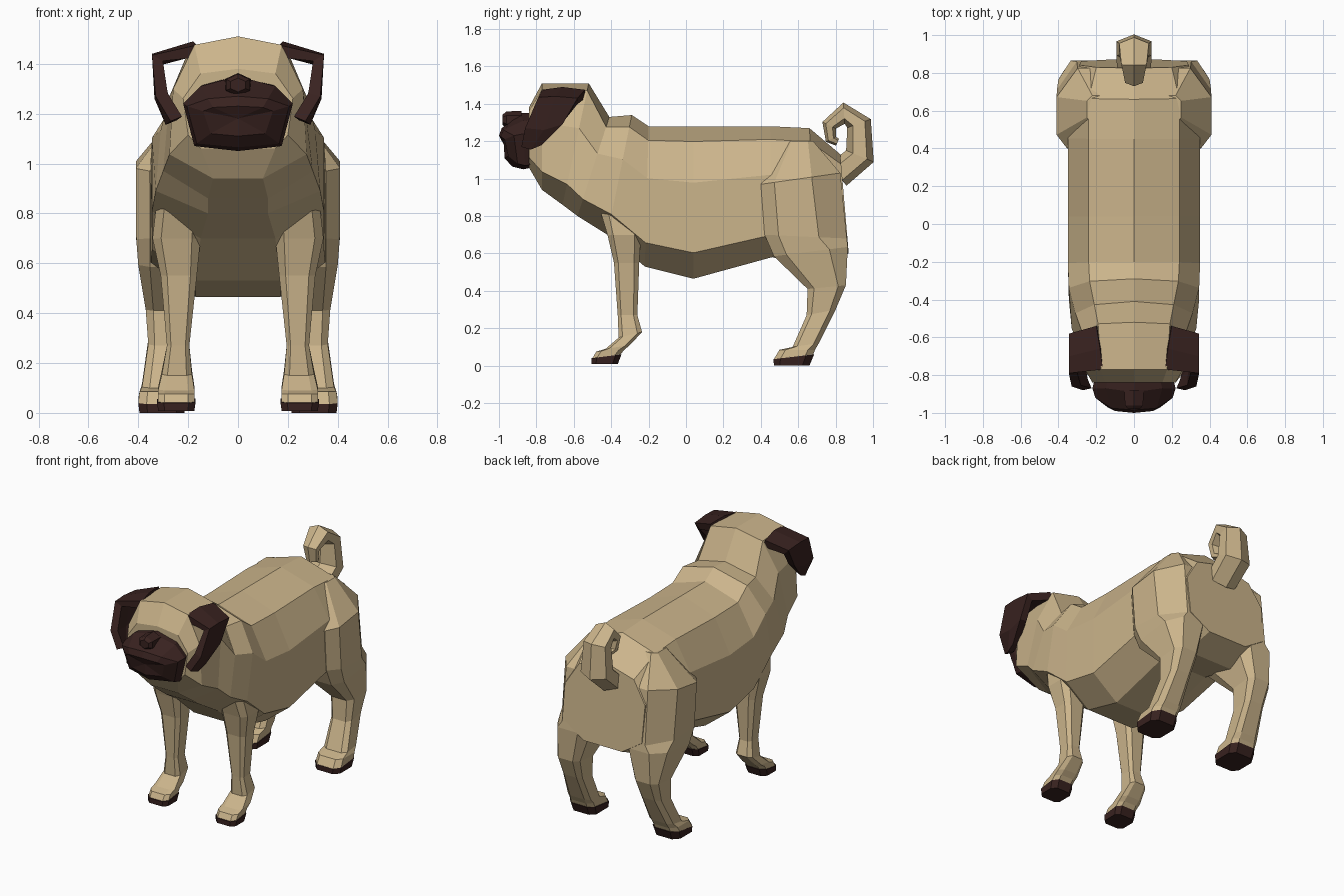
import bpy, bmesh, math
from mathutils import Vector

if "Cube" in bpy.data.objects:
    bpy.data.objects.remove(bpy.data.objects["Cube"])


def material(name, rgb):
    m = bpy.data.materials.new(name)
    m.diffuse_color = (*rgb, 1)
    m.use_nodes = True
    m.node_tree.nodes["Principled BSDF"].inputs["Base Color"].default_value = m.diffuse_color
    return m


TAN = material("tan_fur", (0.60, 0.46, 0.26))
DARK = material("dark_fur", (0.04, 0.016, 0.014))


def loft(name, rings, mat, closed=True, caps=True):
    """Skin a series of equal-length point rings into one flat-shaded mesh."""
    bm = bmesh.new()
    vs = [[bm.verts.new(p) for p in r] for r in rings]
    n = len(rings[0])
    for a, b in zip(vs, vs[1:]):
        for i in range(n if closed else n - 1):
            j = (i + 1) % n
            bm.faces.new((a[i], a[j], b[j], b[i]))
    if caps:
        for ring in (vs[0], vs[-1]):
            c = bm.verts.new(sum((v.co for v in ring), Vector()) / n)
            for i in range(n):
                bm.faces.new((ring[i], ring[(i + 1) % n], c))
    bmesh.ops.recalc_face_normals(bm, faces=bm.faces)
    me = bpy.data.meshes.new(name)
    bm.to_mesh(me)
    bm.free()
    me.materials.append(mat)
    ob = bpy.data.objects.new(name, me)
    bpy.context.collection.objects.link(ob)
    return ob


def mirror_x(ob):
    ob.modifiers.new("mirror", 'MIRROR').use_mirror_merge = False


def full(half):
    """Mirror a half profile whose first and last points lie on x = 0."""
    return half + [(-x, y, z) for x, y, z in half[-2:0:-1]]


# Head and torso: slanted rings (top y,z, bottom y,z, widths top/side/low/bottom)
BODY = [
    (-.84, 1.38, -.84, 1.06, .15, .22, .20, .15),
    (-.77, 1.51, -.77, .94, .175, .26, .275, .10),
    (-.52, 1.51, -.66, .86, .19, .275, .30, .12),
    (-.41, 1.33, -.58, .80, .21, .31, .33, .12),
    (-.29, 1.34, -.42, .70, .235, .345, .345, .15),
    (-.20, 1.28, -.22, .53, .24, .35, .345, .17),
    (.04, 1.28, .04, .465, .24, .35, .35, .17),
    (.45, 1.28, .46, .58, .24, .35, .35, .17),
    (.66, 1.27, .70, .53, .24, .35, .33, .17),
    (.825, 1.13, .87, .60, .20, .29, .28, .14)]
rings = []
for yt, zt, yb, zb, *w in BODY:
    prof = zip((0, *w, 0), (0, .1 if yt > -.5 else .06, .37, .83, 1, 1))
    rings.append(full([(x, yt + (yb - yt) * t, zt + (zb - zt) * t) for x, t in prof]))
loft("body", rings, TAN)

# Muzzle: back ring, widest ring, front rim and bulged front
MUZZLE = [
    [(0, -.80, 1.35), (.13, -.80, 1.32), (.2, -.79, 1.24), (.16, -.79, 1.08), (0, -.82, 1.06)],
    [(0, -.89, 1.35), (.15, -.87, 1.31), (.22, -.87, 1.24), (.175, -.86, 1.07), (0, -.87, 1.05)],
    [(0, -.985, 1.27), (.12, -.975, 1.26), (.205, -.92, 1.23), (.165, -.90, 1.08), (0, -.93, 1.065)],
    [(0, -1.0, 1.23), (.10, -.99, 1.225), (.14, -.97, 1.21), (.11, -.95, 1.12), (0, -.97, 1.11)]]
loft("muzzle", [full(h) for h in MUZZLE], DARK)

# Nose button
loft("nose", [[(r * math.sin(k * math.pi / 3), y, 1.315 + .8 * r * math.cos(k * math.pi / 3))
               for k in range(6)] for y, r in ((-.88, .06), (-.96, .055), (-.98, .035))], DARK)

# Folded ears: strips across the flap, from the skull to the tip
ear = loft("ear", [
    [(.165, -.77, 1.475), (.18, -.66, 1.49), (.20, -.54, 1.475)],
    [(.345, -.79, 1.435), (.345, -.70, 1.44), (.343, -.58, 1.43)],
    [(.33, -.86, 1.27), (.335, -.76, 1.26), (.335, -.66, 1.29)],
    [(.27, -.88, 1.17), (.29, -.83, 1.155), (.30, -.77, 1.18)]], DARK, closed=False, caps=False)
# outward normals so the thickness grows inward
if sum(p.normal.x for p in ear.data.polygons) < 0:
    ear.data.flip_normals()
sol = ear.modifiers.new("thickness", 'SOLIDIFY')
sol.thickness, sol.offset = .05, -1
mirror_x(ear)


def box_ring(y0, y1, x0, x1, z, tilt=0, k=.2):
    """Eight-sided chamfered rectangle; tilt raises the back, k cuts the outer back corner."""
    w, d = x1 - x0, y1 - y0
    cx, cy = w * .18, d * .17
    pts = [(x0 + cx, y0), (x1 - cx, y0), (x1, y0 + cy), (x1, y1 - d * k),
           (x1 - w * max(.18, k), y1), (x0 + cx, y1), (x0, y1 - cy), (x0, y0 + cy)]
    return [(x, y, z + tilt * (y - y0) / d) for x, y in pts]


# Legs: stacked rings (y0, y1, x0, x1, z, tilt, corner cut)
FRONT_LEG = [
    (-.48, -.20, .14, .32, .90), (-.42, -.24, .15, .343, .70),
    (-.385, -.25, .165, .31, .55), (-.365, -.26, .195, .285, .27),
    (-.36, -.235, .185, .305, .15, .03), (-.43, -.30, .175, .32, .09, .02),
    (-.48, -.33, .175, .32, .075, .01), (-.50, -.35, .175, .32, .04, .02)]
HIND_LEG = [
    (.54, .68, .10, .25, 1.20), (.40, .825, .10, .41, .97, .06, .36),
    (.42, .86, .10, .408, .70, -.02, .34), (.47, .865, .14, .40, .585, .05, .25),
    (.65, .855, .20, .37, .41, .02), (.645, .80, .215, .36, .27, .03),
    (.57, .71, .215, .385, .10, .02), (.50, .69, .215, .395, .085),
    (.47, .68, .215, .40, .035, .025)]
FRONT_PAD = [(-.505, -.345, .17, .325, .04, .02), (-.505, -.365, .175, .32, .008)]
HIND_PAD = [(.468, .685, .21, .40, .035, .025), (.47, .66, .215, .395, 0)]
for name, spec, mat in (("front_leg", FRONT_LEG, TAN), ("hind_leg", HIND_LEG, TAN),
                        ("front_paw_pad", FRONT_PAD, DARK), ("hind_paw_pad", HIND_PAD, DARK)):
    mirror_x(loft(name, [box_ring(*s) for s in spec], mat))

# Curled tail: hexagonal rings along a spiral (y, z, radius)
TAIL = [(.81, 1.02, .075), (.93, 1.12, .08), (.925, 1.295, .067), (.845, 1.35, .057),
        (.765, 1.285, .04), (.775, 1.21, .03), (.81, 1.195, .02)]
rings = []
for i, (y, z, r) in enumerate(TAIL):
    a, b = TAIL[max(i - 1, 0)], TAIL[min(i + 1, len(TAIL) - 1)]
    t = Vector((0, b[0] - a[0], b[1] - a[1])).normalized()
    n = Vector((0, -t.z, t.y))
    rings.append([Vector((1.35 * r * math.sin(k * math.pi / 3), y, z)) + n * r * math.cos(k * math.pi / 3)
                  for k in range(6)])
loft("tail", rings, TAN)
